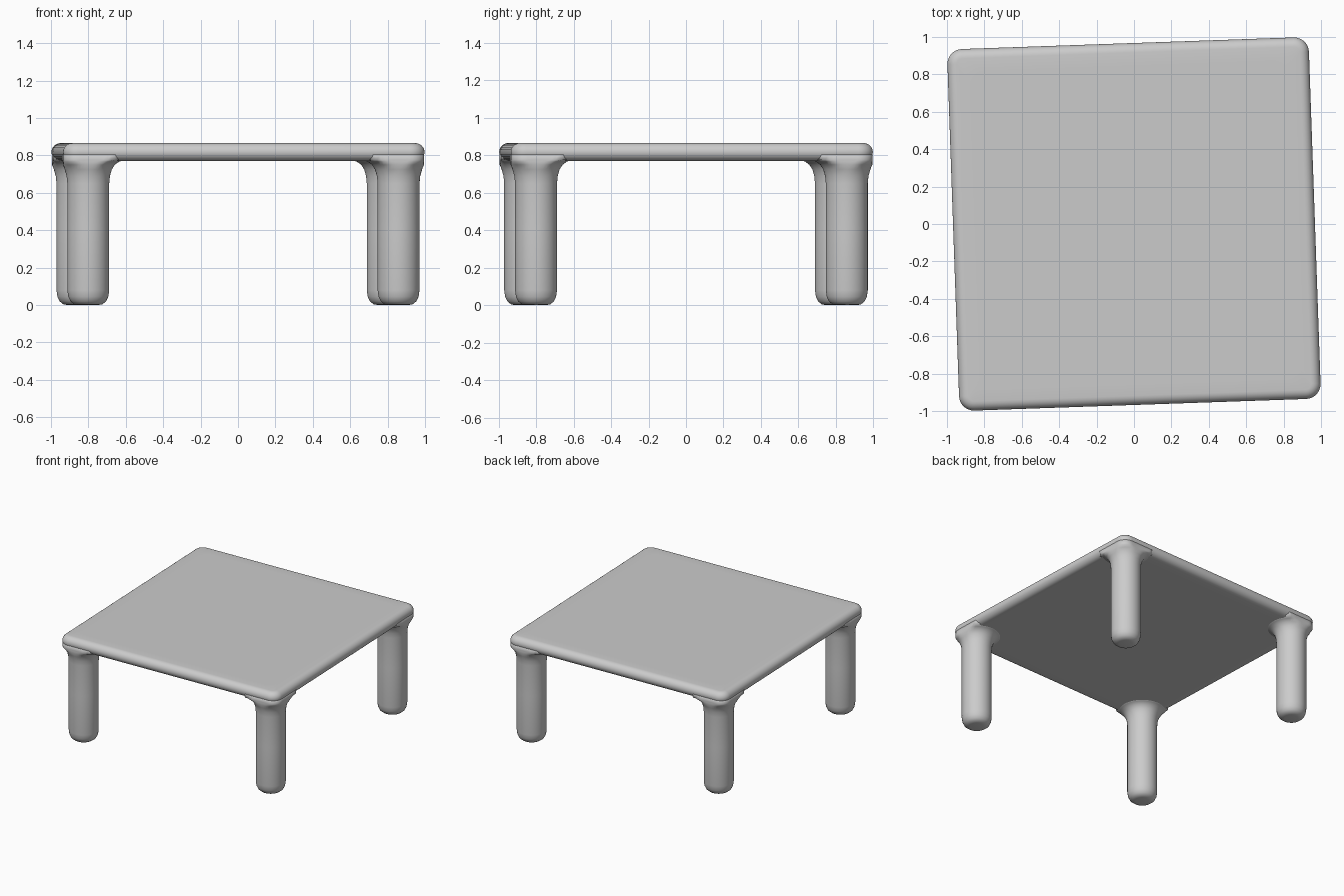
import bpy, bmesh, math

if "Cube" in bpy.data.objects:
    bpy.data.objects.remove(bpy.data.objects["Cube"])

TURN = math.radians(2.0)   # whole table is turned slightly
HALF = 0.967               # half width of the top
CORNER = 0.08              # plan radius of the corners
SEG = 48

grey = bpy.data.materials.new("light_grey")
grey.diffuse_color = (0.6, 0.6, 0.6, 1)
grey.use_nodes = True
grey.node_tree.nodes["Principled BSDF"].inputs["Base Color"].default_value = grey.diffuse_color


def loft(name, rings):
    """Skin a stack of closed rings and cap both ends."""
    bm = bmesh.new()
    rows = [[bm.verts.new(p) for p in ring] for ring in rings]
    n = len(rows[0])
    for a, b in zip(rows, rows[1:]):
        for i in range(n):
            j = (i + 1) % n
            bm.faces.new((a[i], a[j], b[j], b[i]))
    bm.faces.new(rows[0][::-1])
    bm.faces.new(rows[-1])
    bmesh.ops.recalc_face_normals(bm, faces=bm.faces)
    mesh = bpy.data.meshes.new(name)
    bm.to_mesh(mesh)
    bm.free()
    mesh.materials.append(grey)
    mesh.shade_smooth()
    obj = bpy.data.objects.new(name, mesh)
    obj.rotation_euler.z = TURN
    bpy.context.collection.objects.link(obj)
    return obj


def rounded_square(half, radius, z):
    pts = []
    for q in range(4):
        cx = (half - radius) * (1 if q in (0, 3) else -1)
        cy = (half - radius) * (1 if q < 2 else -1)
        for k in range(9):
            a = math.pi / 2 * (q + k / 8)
            pts.append((cx + radius * math.cos(a), cy + radius * math.sin(a), z))
    return pts


def clamp_to_top(x, y, limit):
    """Keep a point inside the rounded plan outline of the top."""
    c = HALF - CORNER
    dx, dy = abs(x) - c, abs(y) - c
    d = math.hypot(max(dx, 0), max(dy, 0))
    r = CORNER + limit - HALF
    if d > r:
        s = r / d
        x = math.copysign(c + dx * s, x) if dx > 0 else x
        y = math.copysign(c + dy * s, y) if dy > 0 else y
    return x, y


# Table top: soft rounded rim
LOW, HIGH = 0.77, 0.866
mid, rz = (LOW + HIGH) / 2, (HIGH - LOW) / 2
rings = [rounded_square(HALF - 0.12, CORNER, LOW)]
for k in range(13):
    a = -math.pi / 2 + math.pi * k / 12
    inset = 0.05 * (1 - math.cos(a))
    rings.append(rounded_square(HALF - inset, CORNER - inset, mid + rz * math.sin(a)))
rings.append(rounded_square(HALF - 0.12, CORNER, HIGH))
loft("table_top", rings)

# Legs: round posts with soft feet, flaring into the top
profile = [(0.05, 0.0), (0.075, 0.004), (0.095, 0.02), (0.107, 0.045),
           (0.112, 0.08), (0.112, 0.4), (0.112, 0.65), (0.116, 0.69),
           (0.126, 0.725), (0.142, 0.75), (0.165, 0.767), (0.195, 0.776),
           (0.2, 0.815)]
for name, sx, sy in (("front_left_leg", -1, -1), ("front_right_leg", 1, -1),
                     ("back_left_leg", -1, 1), ("back_right_leg", 1, 1)):
    rings = []
    for r, z in profile:
        ring = []
        for i in range(SEG):
            a = 2 * math.pi * i / SEG
            x, y = clamp_to_top(sx * 0.83 + r * math.cos(a),
                                sy * 0.83 + r * math.sin(a), HALF - 0.002)
            ring.append((x, y, z))
        rings.append(ring)
    loft(name, rings)
